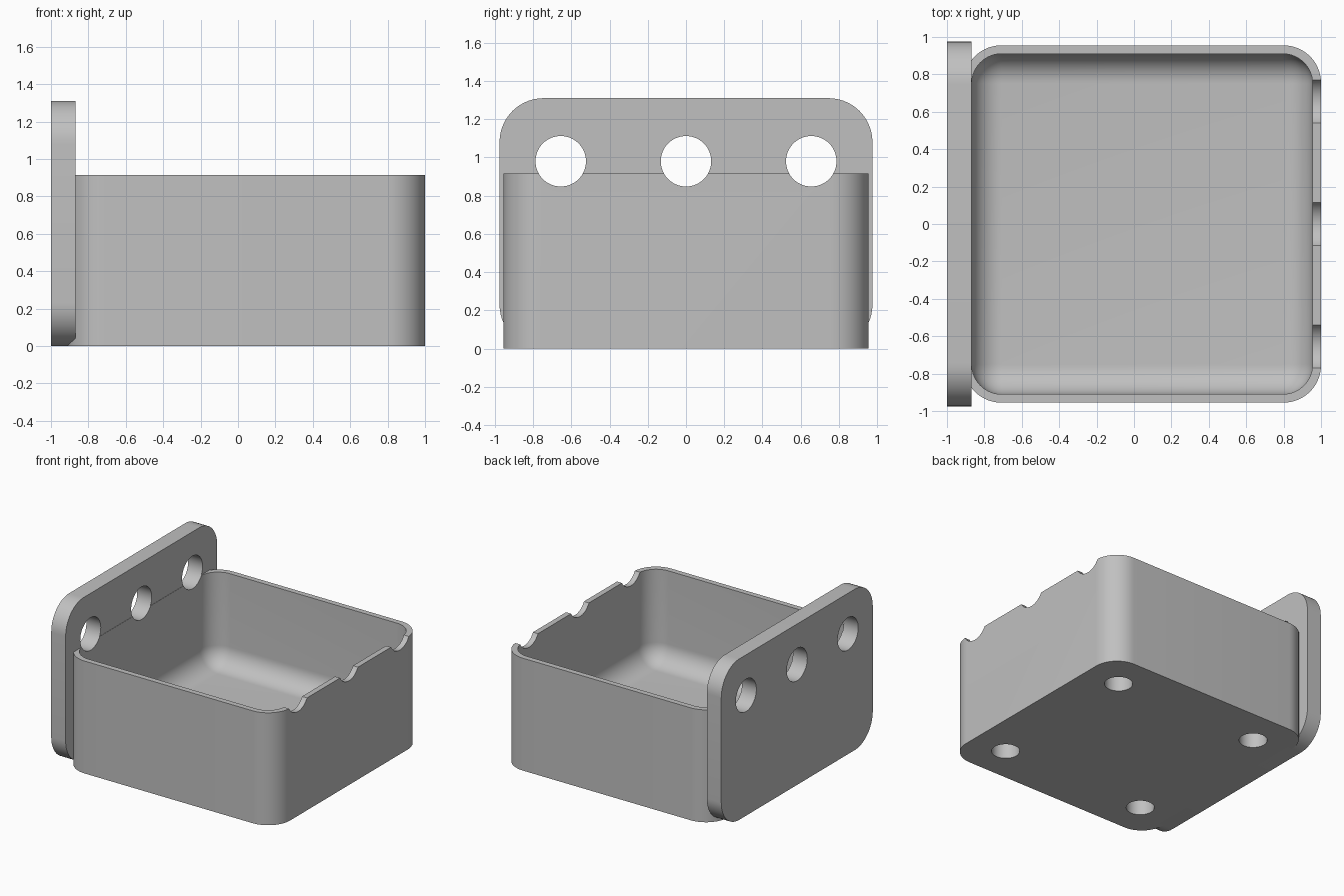
import bpy, bmesh, math
from mathutils import Matrix, Vector

if "Cube" in bpy.data.objects:
    bpy.data.objects.remove(bpy.data.objects["Cube"], do_unlink=True)

grey = bpy.data.materials.new("plain grey")
grey.use_nodes = True
grey.diffuse_color = (0.53, 0.53, 0.53, 1)
grey.node_tree.nodes["Principled BSDF"].inputs["Base Color"].default_value = grey.diffuse_color


def to_object(bm, name):
    bmesh.ops.recalc_face_normals(bm, faces=bm.faces)
    mesh = bpy.data.meshes.new(name)
    bm.to_mesh(mesh)
    bm.free()
    mesh.materials.append(grey)
    obj = bpy.data.objects.new(name, mesh)
    bpy.context.collection.objects.link(obj)
    return obj


def rounded_block(name, low, high, radius, pick):
    """Box between two corners, rounded on the edges chosen by pick(a, b)."""
    low, high = Vector(low), Vector(high)
    bm = bmesh.new()
    bmesh.ops.create_cube(bm, size=1)
    for v in bm.verts:
        v.co = (low + high) / 2 + v.co * (high - low)
    edges = [e for e in bm.edges if pick(e.verts[0].co, e.verts[1].co)]
    bmesh.ops.bevel(bm, geom=edges, offset=radius, segments=14,
                    profile=0.5, affect='EDGES', clamp_overlap=True)
    return to_object(bm, name)


def cylinder(name, centre, radius, depth, axis='Z'):
    bm = bmesh.new()
    turn = Matrix.Rotation(math.pi / 2, 4, 'Y') if axis == 'X' else Matrix()
    bmesh.ops.create_cone(bm, cap_ends=True, segments=64, radius1=radius, radius2=radius,
                          depth=depth, matrix=Matrix.Translation(centre) @ turn)
    return to_object(bm, name)


def cut(target, cutters):
    bpy.context.view_layer.objects.active = target
    for cutter in cutters:
        mod = target.modifiers.new("cut", 'BOOLEAN')
        mod.operation = 'DIFFERENCE'
        mod.solver = 'EXACT'
        mod.object = cutter
        bpy.ops.object.modifier_apply(modifier=mod.name)


def along(axis):
    return lambda a, b: abs(a[axis] - b[axis]) > 0.99 * (a - b).length


# Open bin and upright mounting plate
RIM = 0.915
bin_body = rounded_block("bin", (-0.91, -0.955, 0), (1, 0.955, RIM), 0.2, along(2))
plate = rounded_block("mounting_plate", (-1, -0.975, 0), (-0.87, 0.975, 1.31), 0.23, along(0))

# Cavity with rounded walls and a filleted floor
cavity = rounded_block("cavity_cutter", (-0.868, -0.91, 0.16), (0.955, 0.91, 1.4), 0.16,
                       lambda a, b: min(a.z, b.z) < 0.5)

# Three bores that pierce the plate and notch the far rim
SPACING = 0.655
bores = [cylinder("bore_cutter", (0, i * SPACING, 0.98), 0.132, 3, 'X') for i in (-1, 0, 1)]

# Four blind holes under the floor
sockets = [cylinder("socket_cutter", (0.045 + sx * SPACING, sy * SPACING, 0), 0.105, 0.26)
           for sx in (-1, 1) for sy in (-1, 1)]

cut(bin_body, [cavity] + sockets + bores)
cut(plate, bores)
for helper in [cavity] + bores + sockets:
    bpy.data.objects.remove(helper, do_unlink=True)

# Smooth curves, sharp rims
bpy.ops.object.select_all(action='DESELECT')
for obj in (bin_body, plate):
    obj.select_set(True)
bpy.context.view_layer.objects.active = bin_body
bpy.ops.object.shade_smooth_by_angle(angle=math.radians(30))
